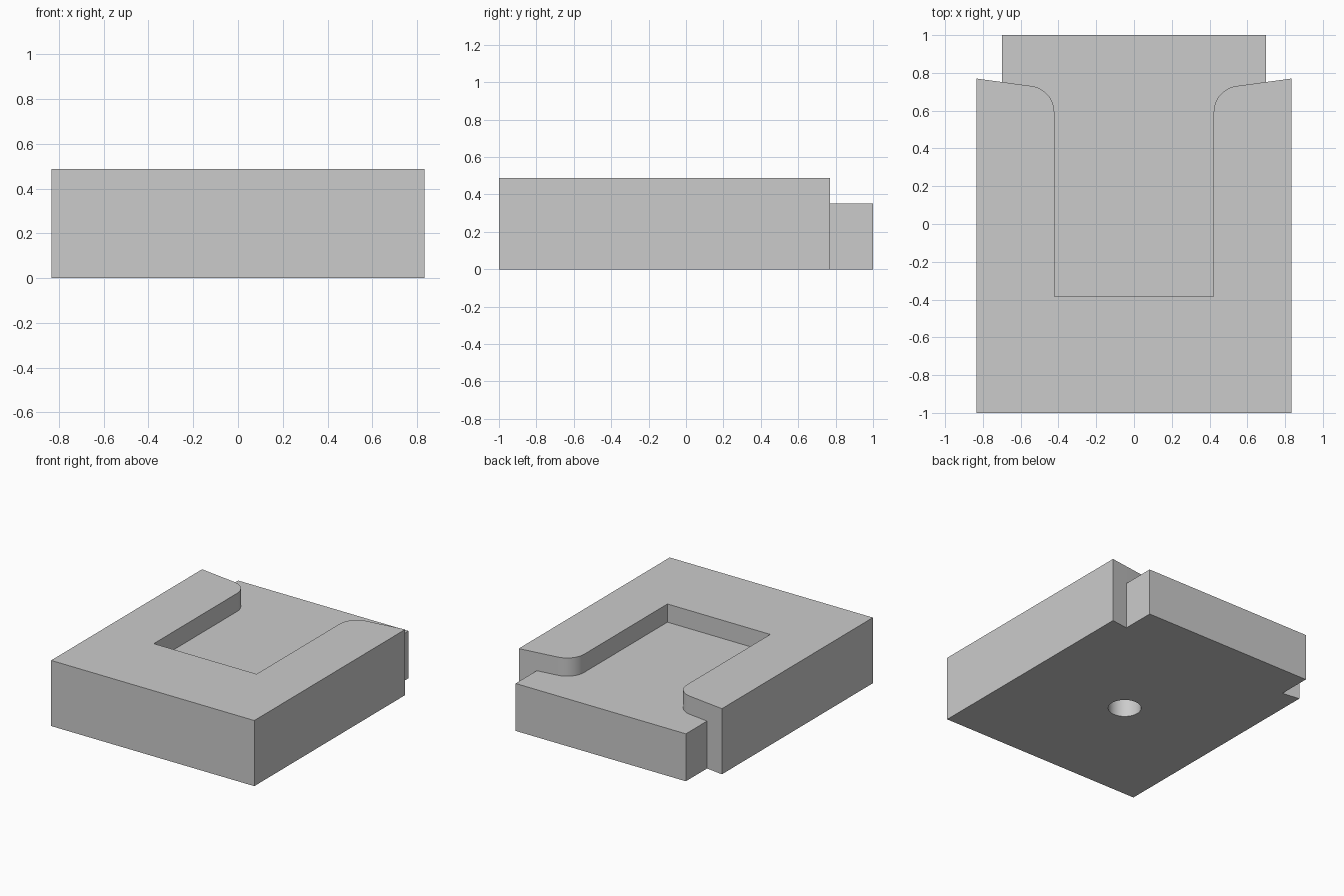
import bpy, bmesh, math

cube = bpy.data.objects.get("Cube")
if cube:
    bpy.data.objects.remove(cube, do_unlink=True)

HEIGHT, FLOOR = 0.487, 0.352
HALF_W, TAB_W, POCKET_W = 0.834, 0.699, 0.422
REAR, POCKET_FRONT = 0.77, -0.385
SLOPE, RADIUS = 0.136, 0.14


def rear_y(x):
    """Slanted rear edge of the arms."""
    return REAR + SLOPE * (x - HALF_W)


grey = bpy.data.materials.new("grey")
grey.use_nodes = True
colour = (0.6, 0.6, 0.6, 1)
grey.diffuse_color = colour
grey.node_tree.nodes["Principled BSDF"].inputs["Base Color"].default_value = colour


def prism(name, half, z0, z1):
    """Extrude a profile given by its +x half, mirrored in x."""
    pts = half + [(-x, y) for x, y in reversed(half)]
    bm = bmesh.new()
    face = bm.faces.new([bm.verts.new((x, y, z0)) for x, y in pts])
    ext = bmesh.ops.extrude_face_region(bm, geom=[face])
    top = [v for v in ext["geom"] if isinstance(v, bmesh.types.BMVert)]
    bmesh.ops.translate(bm, verts=top, vec=(0, 0, z1 - z0))
    bmesh.ops.recalc_face_normals(bm, faces=bm.faces)
    mesh = bpy.data.meshes.new(name)
    bm.to_mesh(mesh)
    bm.free()
    mesh.materials.append(grey)
    obj = bpy.data.objects.new(name, mesh)
    bpy.context.collection.objects.link(obj)
    return obj


def cut(target, cutter):
    """Subtract the cutter and discard it."""
    cutter.hide_render = True
    mod = target.modifiers.new("cut", "BOOLEAN")
    mod.operation, mod.solver, mod.object = "DIFFERENCE", "EXACT", cutter
    bpy.context.view_layer.objects.active = target
    bpy.ops.object.modifier_apply(modifier=mod.name)
    bpy.data.objects.remove(cutter, do_unlink=True)


# Block with a narrower rear tab
corner = (TAB_W, rear_y(TAB_W))
block = prism("block", [(HALF_W, -1), (HALF_W, REAR), corner, (TAB_W, 1)], 0, HEIGHT)

# Open pocket with rounded mouth
cx = POCKET_W + RADIUS
cy = rear_y(cx) - RADIUS * math.hypot(1, SLOPE)
end = math.pi / 2 + math.atan(SLOPE)
steps = 16
mouth = []
for i in range(steps + 1):
    a = math.pi + (end - math.pi) * i / steps
    mouth.append((cx + RADIUS * math.cos(a), cy + RADIUS * math.sin(a)))
pocket = [(POCKET_W, POCKET_FRONT)] + mouth + [corner, (TAB_W + 0.02, 0.8), (TAB_W + 0.02, 1.1)]
cut(block, prism("pocket_cutter", pocket, FLOOR, HEIGHT + 0.1))

# Blind round hole in the underside
bpy.ops.mesh.primitive_cylinder_add(vertices=48, radius=0.113, depth=0.5, location=(0, -0.1, 0))
hole = bpy.context.object
hole.name = "hole_cutter"
hole.data.materials.append(grey)
cut(block, hole)

# Smooth the curved walls, keep edges sharp
bpy.ops.object.select_all(action="DESELECT")
block.select_set(True)
bpy.context.view_layer.objects.active = block
bpy.ops.object.shade_smooth_by_angle(angle=math.radians(30))
